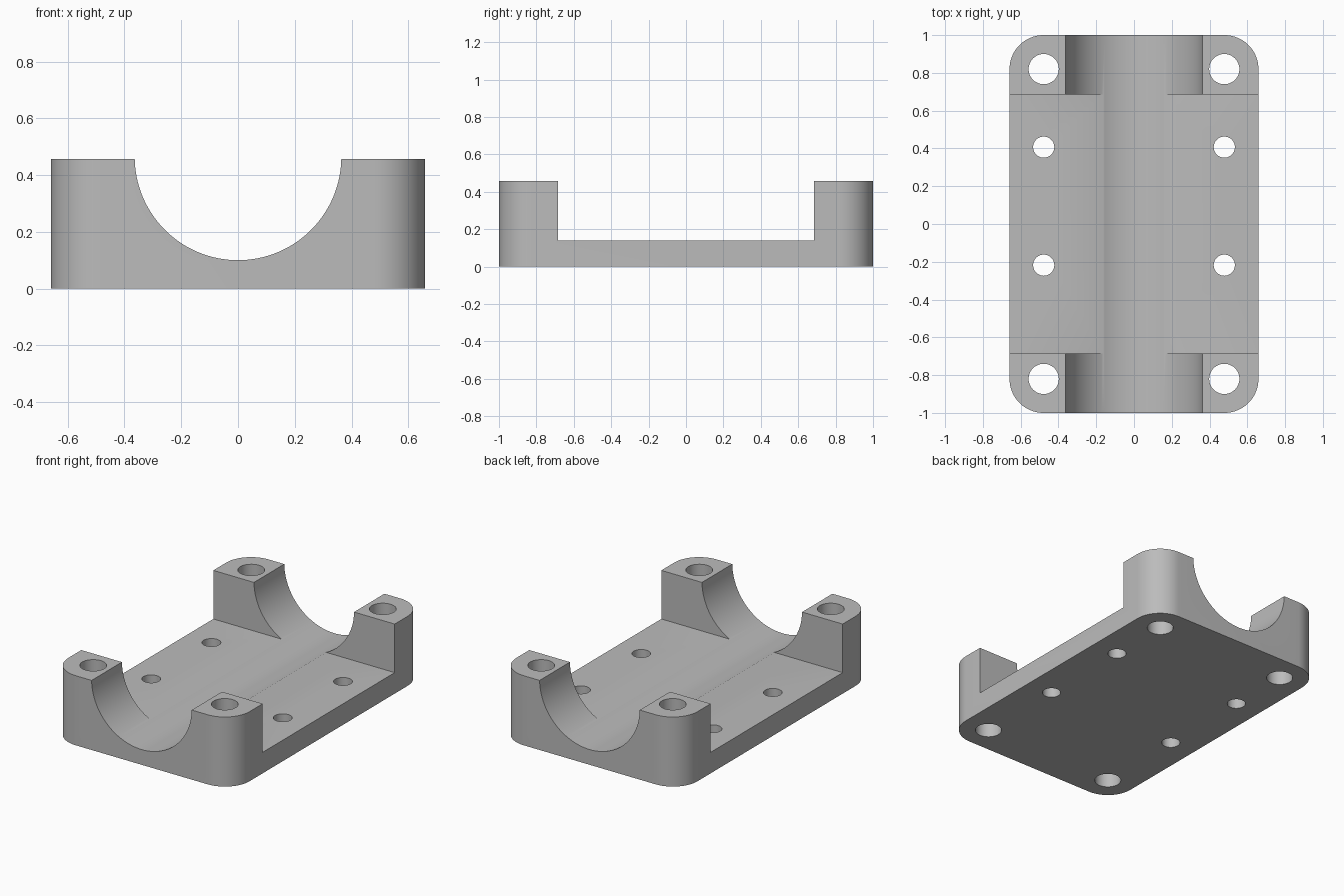
import bpy
import bmesh
from math import radians, sin, cos, pi

cube = bpy.data.objects.get("Cube")
if cube:
    bpy.data.objects.remove(cube, do_unlink=True)

HALF_X, HALF_Y, HEIGHT = 0.659, 1.0, 0.457
FLOOR_Z, BLOCK_Y = 0.138, 0.685
CORNER_R = 0.18
GROOVE_R, GROOVE_Z = 0.364, 0.464
HOLE_X = 0.478

grey = bpy.data.materials.new("plain_grey")
grey.use_nodes = True
colour = (0.5, 0.5, 0.5, 1)
grey.diffuse_color = colour
grey.node_tree.nodes["Principled BSDF"].inputs["Base Color"].default_value = colour


def rounded_block(name):
    """Upright slab with four rounded vertical corners."""
    steps = 16
    outline = []
    for quarter, (sx, sy) in enumerate([(1, 1), (-1, 1), (-1, -1), (1, -1)]):
        for i in range(steps + 1):
            a = (quarter + i / steps) * pi / 2
            outline.append((sx * (HALF_X - CORNER_R) + CORNER_R * cos(a),
                            sy * (HALF_Y - CORNER_R) + CORNER_R * sin(a), 0))
    bm = bmesh.new()
    base = bm.faces.new([bm.verts.new(p) for p in outline])
    top = bmesh.ops.extrude_face_region(bm, geom=[base])["geom"]
    bmesh.ops.translate(bm, vec=(0, 0, HEIGHT),
                        verts=[v for v in top if isinstance(v, bmesh.types.BMVert)])
    bmesh.ops.recalc_face_normals(bm, faces=bm.faces)
    mesh = bpy.data.meshes.new(name)
    bm.to_mesh(mesh)
    bm.free()
    obj = bpy.data.objects.new(name, mesh)
    bpy.context.collection.objects.link(obj)
    return obj


def cut(target, cutter):
    """Subtract the cutter from the target, then discard the cutter."""
    cutter.hide_render = True
    bpy.context.view_layer.objects.active = target
    mod = target.modifiers.new("cut", "BOOLEAN")
    mod.operation, mod.solver, mod.object = "DIFFERENCE", "EXACT", cutter
    bpy.ops.object.modifier_apply(modifier=mod.name)
    bpy.data.objects.remove(cutter, do_unlink=True)


def cylinder(radius, depth, location, rotation=(0, 0, 0), sides=48):
    bpy.ops.mesh.primitive_cylinder_add(vertices=sides, radius=radius, depth=depth,
                                        location=location, rotation=rotation)
    return bpy.context.object


body = rounded_block("bearing_cradle")

# Open middle between the two end blocks
bpy.ops.mesh.primitive_cube_add(size=1, location=(0, 0, FLOOR_Z + 0.5))
middle = bpy.context.object
middle.scale = (2, 2 * BLOCK_Y, 1)
bpy.ops.object.transform_apply(location=False, rotation=False, scale=True)
cut(body, middle)

# Half-round groove along the length
cut(body, cylinder(GROOVE_R, 3, (0, 0, GROOVE_Z), (pi / 2, 0, 0), 128))

# Large holes in the end blocks, small holes in the floor plate
for y, radius in [(0.82, 0.08), (-0.82, 0.08), (0.407, 0.056), (-0.218, 0.056)]:
    for side in (-1, 1):
        cut(body, cylinder(radius, 2, (side * HOLE_X, y, 0.2)))

body.data.materials.clear()
body.data.materials.append(grey)
for poly in body.data.polygons:
    poly.material_index = 0

bpy.ops.object.select_all(action="DESELECT")
body.select_set(True)
bpy.context.view_layer.objects.active = body
bpy.ops.object.shade_smooth_by_angle(angle=radians(30))
